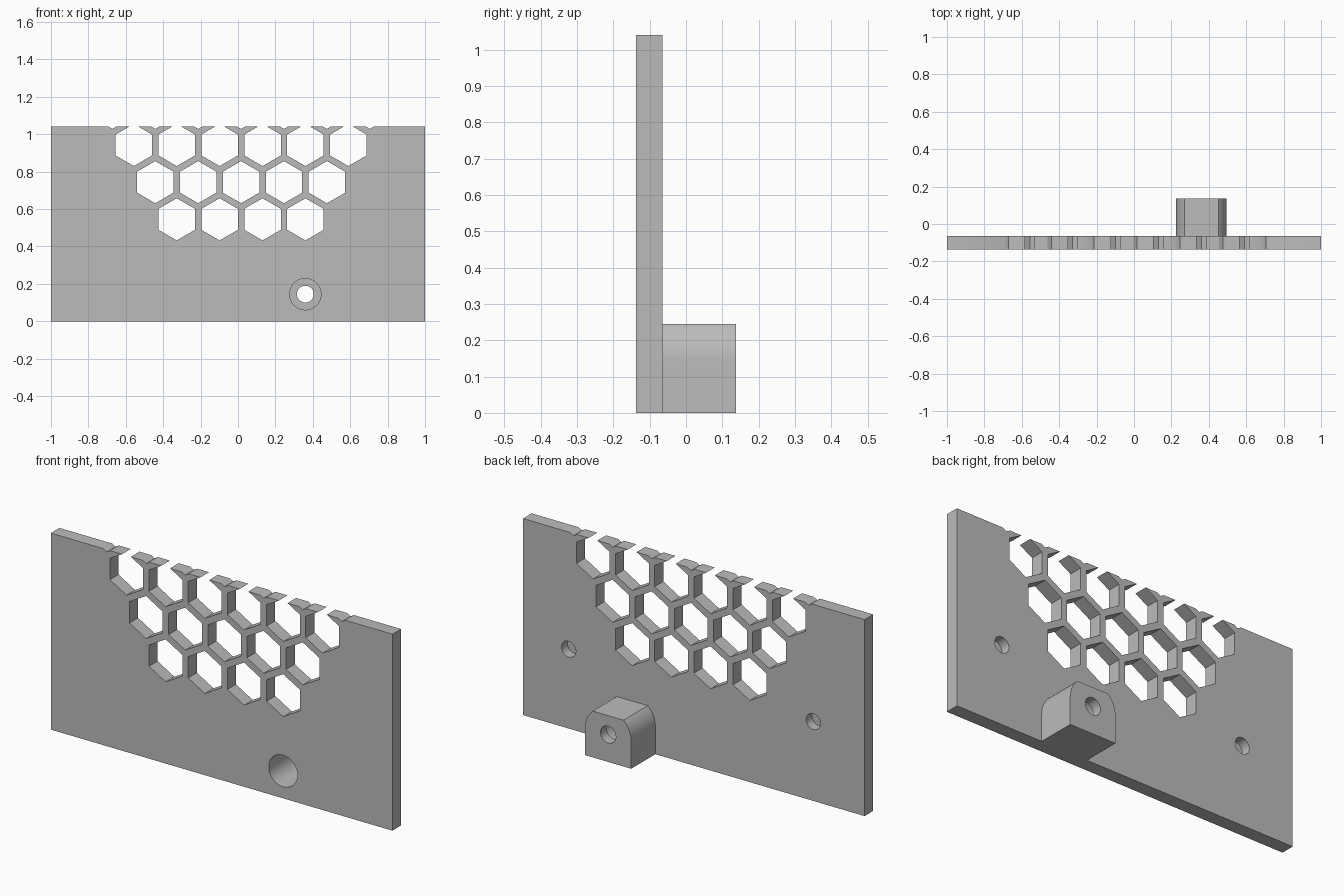
import bpy, bmesh
from math import pi, cos, sin, sqrt, asin, radians

cube = bpy.data.objects.get("Cube")
if cube:
    bpy.data.objects.remove(cube, do_unlink=True)

FRONT, PLATE_BACK, BOSS_BACK = -0.137, -0.065, 0.137
TOP = 1.04
BORE_X, BORE_Z = 0.36, 0.145

grey = bpy.data.materials.new("plain grey")
grey.use_nodes = True
grey.diffuse_color = (0.5, 0.5, 0.5, 1)
grey.node_tree.nodes["Principled BSDF"].inputs["Base Color"].default_value = (0.5, 0.5, 0.5, 1)


def circle(x, z, r, n):
    """Outline with a vertex at the top."""
    return [(x + r * sin(2 * pi * i / n), z + r * cos(2 * pi * i / n)) for i in range(n)]


def prisms(name, items):
    """One object from (outline in x/z, y start, y end) items."""
    bm = bmesh.new()
    for outline, y0, y1 in items:
        face = bm.faces.new([bm.verts.new((x, y0, z)) for x, z in outline])
        new = bmesh.ops.extrude_face_region(bm, geom=[face])["geom"]
        bmesh.ops.translate(bm, vec=(0, y1 - y0, 0),
                            verts=[v for v in new if isinstance(v, bmesh.types.BMVert)])
    bmesh.ops.recalc_face_normals(bm, faces=bm.faces)
    mesh = bpy.data.meshes.new(name)
    bm.to_mesh(mesh)
    bm.free()
    mesh.materials.append(grey)
    obj = bpy.data.objects.new(name, mesh)
    bpy.context.collection.objects.link(obj)
    return obj


def combine(target, tool, operation):
    """Apply a boolean and remove the helper."""
    tool.hide_render = True
    mod = target.modifiers.new(operation.lower(), 'BOOLEAN')
    mod.operation, mod.object, mod.solver = operation, tool, 'EXACT'
    bpy.context.view_layer.objects.active = target
    bpy.ops.object.modifier_apply(modifier=mod.name)
    bpy.data.objects.remove(tool, do_unlink=True)


# Plate
plate = prisms("mounting_plate", [([(-1, 0), (1, 0), (1, TOP), (-1, TOP)], FRONT, PLATE_BACK)])

# Boss: straight sides, rounded shoulders, flat top
r, rise = 0.135, 0.1
end = asin(rise / r)
shoulder = [(r * cos(end * i / 10), r * sin(end * i / 10)) for i in range(11)]
outline = [(BORE_X - r, 0), (BORE_X + r, 0)]
outline += [(BORE_X + x, BORE_Z + z) for x, z in shoulder]
outline += [(BORE_X - x, BORE_Z + z) for x, z in reversed(shoulder)]
boss = prisms("boss", [(outline, -0.1, BOSS_BACK)])
combine(plate, boss, 'UNION')

# Honeycomb openings, the last row only nicking the top edge
pitch, middle = 0.2294, 0.0165
cells = []
for row in range(4):
    count = 4 + row
    for i in range(count):
        x = middle + (i - (count - 1) / 2) * pitch
        z = 0.545 + row * pitch * sqrt(3) / 2
        cells.append((circle(x, z, 0.1125, 6), FRONT - 0.1, PLATE_BACK + 0.1))
combine(plate, prisms("honeycomb_cutter", cells), 'DIFFERENCE')

# Counterbore from the front and narrow hole through the boss
combine(plate, prisms("counterbore_cutter",
                      [(circle(BORE_X, BORE_Z, 0.084, 48), FRONT - 0.1, 0.085)]), 'DIFFERENCE')
combine(plate, prisms("through_hole_cutter",
                      [(circle(BORE_X, BORE_Z, 0.045, 40), 0.0, BOSS_BACK + 0.1)]), 'DIFFERENCE')

# Blind holes in the back
blind = [(circle(middle + s * 0.716, 0.42, 0.042, 40), PLATE_BACK - 0.05, PLATE_BACK + 0.1)
         for s in (-1, 1)]
combine(plate, prisms("blind_hole_cutter", blind), 'DIFFERENCE')

# Smooth round walls, sharp edges elsewhere
bpy.ops.object.select_all(action='DESELECT')
plate.select_set(True)
bpy.context.view_layer.objects.active = plate
bpy.ops.object.shade_smooth_by_angle(angle=radians(30))
